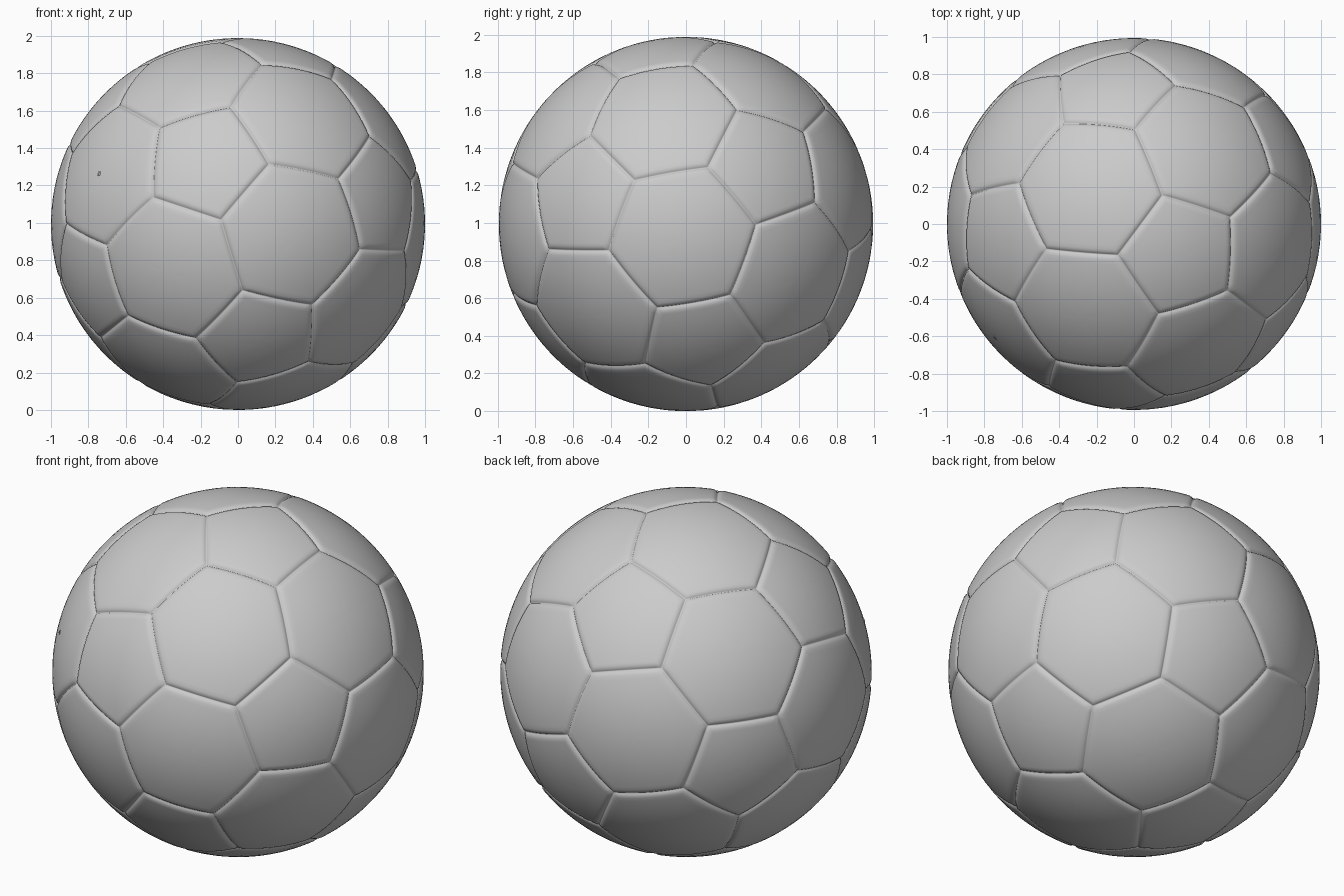
import bpy, bmesh, math
from itertools import combinations
from mathutils import Vector, Matrix

if "Cube" in bpy.data.objects:
    bpy.data.objects.remove(bpy.data.objects["Cube"], do_unlink=True)

RADII = Vector((1.0, 0.994, 0.994))
CENTRE = Vector((0, 0, RADII.z))
SEAM_WIDTH, SEAM_DEPTH = 0.026, 0.013
EDGE_STEPS = 14

grey = bpy.data.materials.new("matte_grey")
grey.use_nodes = True
grey.diffuse_color = (0.6, 0.6, 0.6, 1)
bsdf = grey.node_tree.nodes["Principled BSDF"]
bsdf.inputs["Base Color"].default_value = grey.diffuse_color
bsdf.inputs["Roughness"].default_value = 0.7


def finish(bm, name):
    """Turn a bmesh into a smooth grey object."""
    bmesh.ops.recalc_face_normals(bm, faces=bm.faces)
    for f in bm.faces:
        f.smooth = True
    mesh = bpy.data.meshes.new(name)
    bm.to_mesh(mesh)
    bm.free()
    mesh.materials.append(grey)
    obj = bpy.data.objects.new(name, mesh)
    bpy.context.collection.objects.link(obj)
    return obj


def to_ball(direction, drop=0.0):
    """Point on the ball surface, lowered by drop."""
    return CENTRE + direction.normalized() * (1 - drop) * RADII


def around(points):
    """Sort points by angle about their common centre."""
    mid = sum(points, Vector()) / len(points)
    axis = mid.normalized()
    u = (points[0] - mid).normalized()
    v = axis.cross(u)
    return mid, sorted(points, key=lambda p: math.atan2((p - mid).dot(v), (p - mid).dot(u)))


# Twelve pentagon centres: a tilted icosahedron
pole = Vector((0.80, -0.59, 0.145)).normalized()
side = Vector((-0.116, 0.104, 0.99))
side = (side - pole * side.dot(pole)).normalized()
ring = [pole / math.sqrt(5) + Matrix.Rotation(k * math.tau / 5, 3, pole) @ side * 2 / math.sqrt(5)
        for k in range(5)]
half = [pole] + ring
tips = half + [-p for p in half]


def near(a, b):
    return 0.3 < a.dot(b) < 0.6


# Panel outlines: 12 pentagons and 20 hexagons
panels = []
for a in tips:
    panels.append(around([(2 * a + b) / 3 for b in tips if near(a, b)]))
for trio in combinations(tips, 3):
    if all(near(a, b) for a, b in combinations(trio, 2)):
        panels.append(around([(2 * a + b) / 3 for a in trio for b in trio if a is not b]))

# Leather panels: concentric rings, sinking into the seam at the border
bm = bmesh.new()
for mid, corners in panels:
    n = len(corners)
    border = [corners[i].lerp(corners[(i + 1) % n], k / EDGE_STEPS)
              for i in range(n) for k in range(EDGE_STEPS)]
    inradius = ((corners[0] + corners[1]) / 2 - mid).length
    gaps = [SEAM_WIDTH * t for t in (0, 0.15, 0.35, 0.6, 1)]
    gaps += [inradius * t for t in (0.15, 0.28, 0.42, 0.56, 0.7, 0.85)]
    loops = []
    for gap in gaps:
        drop = SEAM_DEPTH * max(0, 1 - gap / SEAM_WIDTH) ** 2
        loops.append([bm.verts.new(to_ball(p.lerp(mid, gap / inradius), drop)) for p in border])
    count = len(border)
    for outer, inner in zip(loops, loops[1:]):
        for i in range(count):
            j = (i + 1) % count
            bm.faces.new((outer[i], outer[j], inner[j], inner[i]))
    hub = bm.verts.new(to_ball(mid))
    for i in range(count):
        bm.faces.new((loops[-1][i], loops[-1][(i + 1) % count], hub))
bmesh.ops.remove_doubles(bm, verts=bm.verts, dist=0.0005)
finish(bm, "ball_panels")

# Air valve: a tiny raised ring on the surface
valve_dir = Vector((-0.74, -0.61, 0.27)).normalized()
bm = bmesh.new()
profile = [(0.005, -0.008), (0.006, 0.001), (0.009, 0.003), (0.012, 0.001), (0.014, -0.004)]
rows = []
for r, h in profile:
    rows.append([bm.verts.new((r * math.cos(k * math.tau / 12), r * math.sin(k * math.tau / 12), h))
                 for k in range(12)])
for low, high in zip(rows, rows[1:]):
    for k in range(12):
        m = (k + 1) % 12
        bm.faces.new((low[k], low[m], high[m], high[k]))
valve = finish(bm, "air_valve")
valve.location = to_ball(valve_dir)
valve.rotation_euler = valve_dir.to_track_quat("Z", "Y").to_euler()
